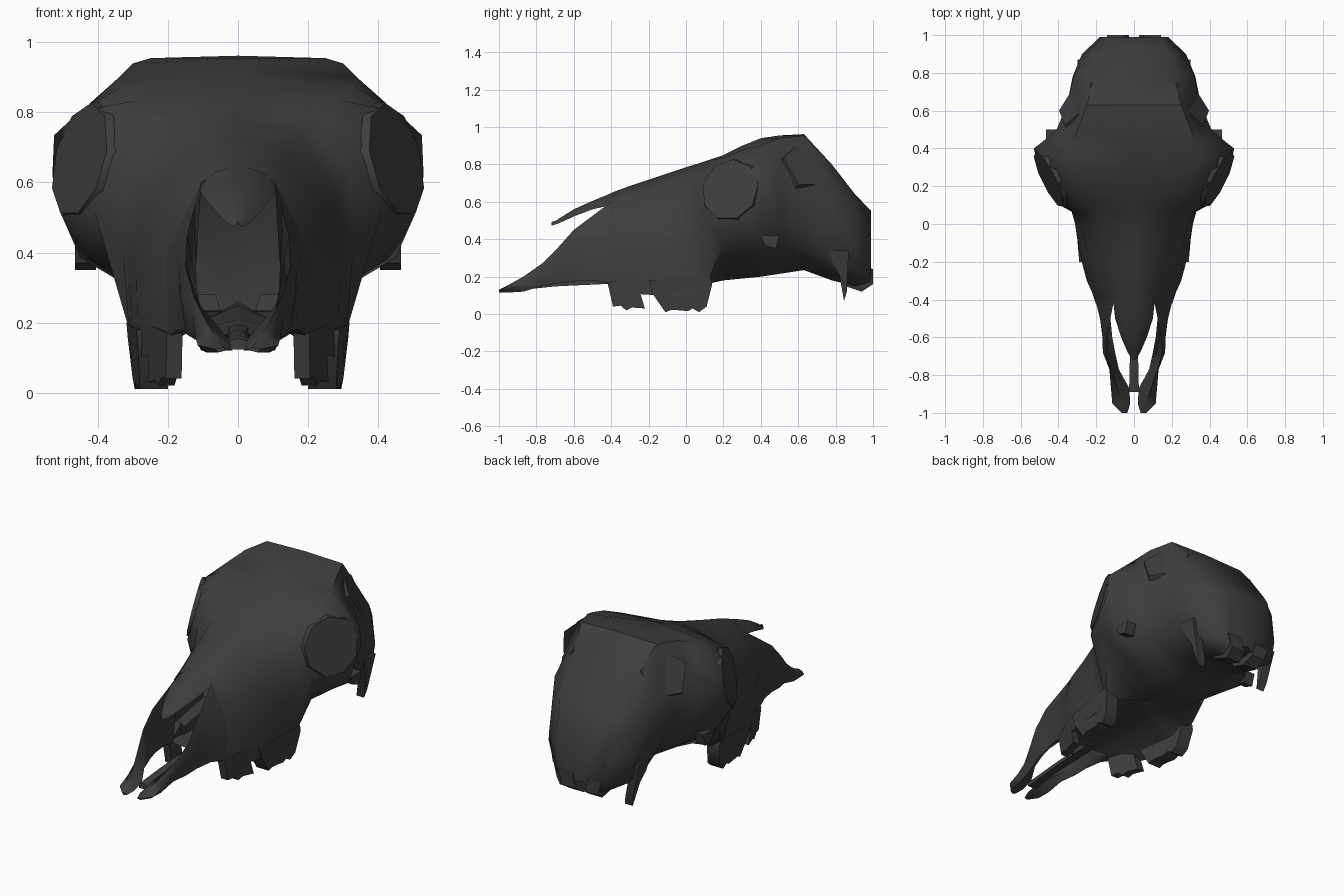
import bpy
import bmesh
import math
from mathutils import Matrix, Vector

default_cube = bpy.data.objects.get("Cube")
if default_cube:
    bpy.data.objects.remove(default_cube, do_unlink=True)

# One dark bone colour for everything
charcoal = bpy.data.materials.new("charcoal_bone")
charcoal.use_nodes = True
colour = (0.048, 0.048, 0.048, 1.0)
charcoal.diffuse_color = colour
shader = charcoal.node_tree.nodes["Principled BSDF"]
shader.inputs["Base Color"].default_value = colour
shader.inputs["Roughness"].default_value = 0.8


def finish(bm, name, sharp_angle=40):
    """Turn a half-model bmesh into a mirrored, smooth-shaded object."""
    mesh = bpy.data.meshes.new(name)
    bm.to_mesh(mesh)
    bm.free()
    mesh.materials.append(charcoal)
    part = bpy.data.objects.new(name, mesh)
    bpy.context.collection.objects.link(part)
    bpy.ops.object.select_all(action="DESELECT")
    part.select_set(True)
    bpy.context.view_layer.objects.active = part
    bpy.ops.object.shade_smooth_by_angle(angle=math.radians(sharp_angle))
    mirror = part.modifiers.new("mirror", "MIRROR")
    mirror.use_axis[0] = True
    mirror.merge_threshold = 0.001


def loft(name, sections, closed=False, front_cap=False, back_cap=False, sharp_angle=40):
    """Skin a list of (y, [(x, z), ...]) cross-sections, ordered front to back."""
    bm = bmesh.new()
    rings = [[bm.verts.new((x, y, z)) for x, z in points] for y, points in sections]
    count = len(rings[0])
    for a, b in zip(rings, rings[1:]):
        for i in range(count if closed else count - 1):
            j = (i + 1) % count
            bm.faces.new((a[i], a[j], b[j], b[i]))
    if front_cap:
        bm.faces.new(rings[0][::-1])
    if back_cap:
        bm.faces.new(rings[-1])
    finish(bm, name, sharp_angle)


def side_prism(name, profile, outer, slope, lean, thickness):
    """Extrude a (y, z) profile across x; slope follows y and lean follows z."""
    bm = bmesh.new()
    rows = []
    for inset in (0, thickness):
        rows.append([bm.verts.new((outer + slope * y + lean * z - inset, y, z))
                     for y, z in profile])
    bm.faces.new(rows[0])
    bm.faces.new(rows[1][::-1])
    for i in range(len(profile)):
        j = (i + 1) % len(profile)
        bm.faces.new((rows[0][i], rows[1][i], rows[1][j], rows[0][j]))
    bmesh.ops.recalc_face_normals(bm, faces=bm.faces[:])
    finish(bm, name)


def flat_stub(name, centre, normal, sides, radius, depth):
    """Short stump whose flat end sits at centre and faces along normal."""
    normal = Vector(normal).normalized()
    turn = normal.to_track_quat("Z", "Y").to_matrix().to_4x4()
    place = Matrix.Translation(Vector(centre) - normal * depth / 2) @ turn
    bm = bmesh.new()
    bmesh.ops.create_cone(bm, cap_ends=True, segments=sides, radius1=radius * 1.05,
                          radius2=radius, depth=depth, matrix=place)
    finish(bm, name)


# Skull shell: y, roof height, shoulder, widest, lower side, rim, palate edge, palate height
face_sections = [
    (-.40, .648, (.105, .60), (.155, .50), (.205, .40), (.20, .16), (.15, .17), .165),
    (-.30, .685, (.12, .64), (.21, .50), (.25, .35), (.235, .11), (.18, .17), .21),
    (-.15, .735, (.15, .68), (.25, .52), (.29, .33), (.285, .10), (.20, .14), .25),
    (.00, .785, (.18, .73), (.285, .56), (.312, .36), (.30, .09), (.21, .13), .26),
    (.065, .805, (.21, .76), (.32, .64), (.33, .42), (.305, .10), (.22, .13), .26),
    (.11, .82, (.25, .785), (.375, .70), (.41, .52), (.305, .16), (.22, .16), .25),
    (.20, .85, (.29, .835), (.39, .815), (.47, .50), (.36, .37), (.18, .18), .22),
]
braincase_sections = [
    (.30, .90, (.33, .875), (.45, .805), (.51, .52), (.42, .38), (.15, .19), .19),
    (.40, .94, (.34, .90), (.525, .735), (.53, .62), (.45, .385), (.14, .20), .20),
    (.50, .955, (.30, .94), (.41, .74), (.40, .52), (.39, .375), (.14, .215), .215),
    (.63, .962, (.25, .955), (.355, .71), (.345, .52), (.27, .35), (.14, .235), .235),
    (.78, .80, (.205, .80), (.32, .67), (.325, .48), (.28, .28), (.13, .18), .20),
    (.90, .645, (.20, .64), (.255, .55), (.275, .38), (.25, .23), (.12, .15), .20),
    (.99, .55, (.15, .545), (.165, .46), (.18, .36), (.15, .22), (.10, .16), .21),
]
skull = [(y, [(0, roof), *side, (0, palate)])
         for y, roof, *side, palate in face_sections + braincase_sections]
loft("skull_shell", skull, back_cap=True, sharp_angle=48)

# Nasal bone: y, half width, ridge height, edge height
nasal_stations = [
    (-.72, .008, .48, .472), (-.68, .033, .51, .485), (-.60, .068, .56, .522),
    (-.50, .10, .605, .56), (-.39, .112, .65, .585),
]
nasal = [(y, [(0, ridge), (w * .6, ridge - (ridge - edge) * .3), (w, edge), (0, edge + .02)])
         for y, w, ridge, edge in nasal_stations]
loft("nasal_bone", nasal, front_cap=True, sharp_angle=60)

# Snout side bone: y, then top edge, outer bulge, underside and inner edge
snout_stations = [
    (-1.0, (.04, .13), (.065, .125), (.055, .115), (.035, .12)),
    (-.95, (.06, .155), (.115, .135), (.09, .115), (.02, .13)),
    (-.87, (.09, .20), (.122, .16), (.10, .12), (.025, .15)),
    (-.77, (.125, .27), (.13, .22), (.11, .15), (.08, .18)),
    (-.68, (.15, .36), (.165, .28), (.14, .165), (.10, .20)),
    (-.60, (.145, .45), (.167, .35), (.15, .175), (.115, .21)),
    (-.50, (.125, .525), (.18, .40), (.17, .18), (.13, .20)),
    (-.40, (.105, .60), (.205, .40), (.20, .16), (.15, .17)),
]
loft("snout_side", [(y, points) for y, *points in snout_stations],
     closed=True, front_cap=True, sharp_angle=60)

# Slim twin rods along the floor of the nose
rod_path = [(-.89, .135, .03), (-.84, .145, .024), (-.70, .16, .022), (-.38, .175, .03)]
rods = [(y, [(0, z + .02), (x, z + .012), (x, z - .012), (0, z - .012)])
        for y, z, x in rod_path]
loft("nose_floor_rod", rods, front_cap=True)

# Eye socket discs and the flat horn bases behind them
flat_stub("eye_socket", (.452, .235, .665), (.9, -.44, .22), 9, .166, .025)
flat_stub("horn_base", (.312, .645, .795), (.77, .48, .43), 5, .14, .03)

# Upper teeth, in a front and a rear group
front_teeth = [(-.42, .17), (-.39, .04), (-.35, .045), (-.32, .02), (-.29, .035),
               (-.22, .03), (-.25, .13), (-.21, .20)]
rear_teeth = [(-.20, .18), (-.18, .11), (-.11, .01), (-.08, .022), (-.03, .02), (.01, .015),
              (.035, .03), (.07, .01), (.11, .04), (.14, .16), (.13, .2)]
side_prism("front_teeth", front_teeth, .325, .31, .05, .045)
side_prism("rear_teeth", rear_teeth, .288, .08, .10, .08)

# Bones hanging under the back of the skull
ear_process = [(.77, .34), (.78, .27), (.82, .21), (.845, .07), (.86, .12), (.87, .34)]
side_prism("ear_process", ear_process, .225, 0, .22, .05)
neck_joint = [(.80, .20), (.85, .15), (.94, .12), (1.0, .16), (1.0, .24), (.90, .28)]
side_prism("neck_joint", neck_joint, .07, 0, .30, .09)
cheek_spur = [(.40, .42), (.42, .37), (.48, .35), (.50, .42)]
side_prism("cheek_spur", cheek_spur, .465, 0, 0, .06)
